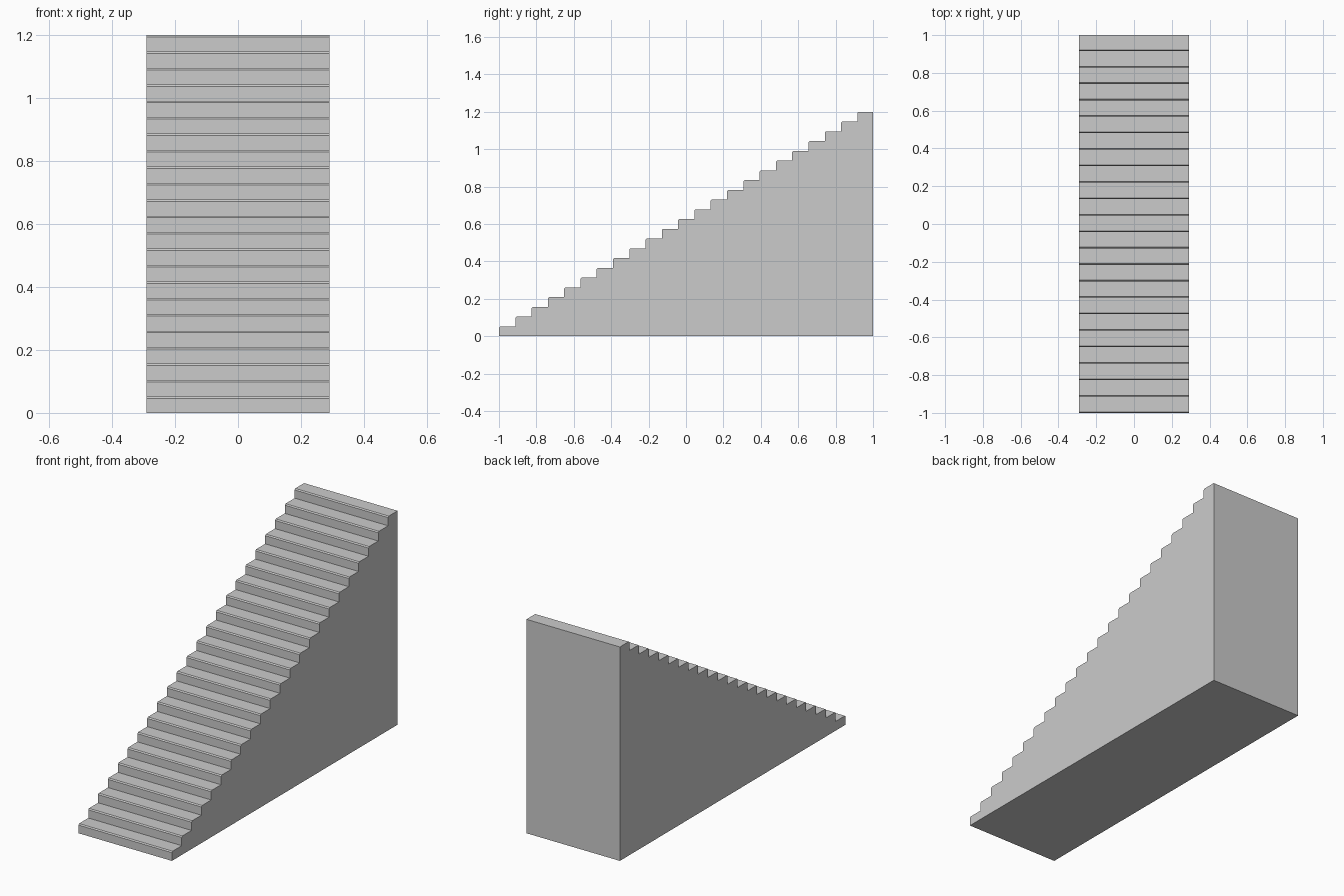
import bpy, bmesh

if "Cube" in bpy.data.objects:
    bpy.data.objects.remove(bpy.data.objects["Cube"])

STEPS = 23
RISE = 1.2 / STEPS
RUN = 0.0871
HALF_W = 0.29
NOSE = 0.006

# Side profile in (y, z): base, then each step with a small softened nose
profile = [(1.0, 0.0), (-1.0, 0.0)]
for i in range(STEPS):
    y, top = -1.0 + i * RUN, (i + 1) * RISE
    if i:
        profile.append((y, i * RISE))
    profile += [(y, top - NOSE), (y + NOSE, top)]
profile.append((1.0, 1.2))

# Solid staircase: extrude the profile across its width
bm = bmesh.new()
side = bm.faces.new([bm.verts.new((-HALF_W, y, z)) for y, z in profile])
ext = bmesh.ops.extrude_face_region(bm, geom=[side])
moved = [g for g in ext["geom"] if isinstance(g, bmesh.types.BMVert)]
bmesh.ops.translate(bm, verts=moved, vec=(2 * HALF_W, 0, 0))
bmesh.ops.recalc_face_normals(bm, faces=bm.faces)

mesh = bpy.data.meshes.new("staircase")
bm.to_mesh(mesh)
bm.free()
bpy.context.collection.objects.link(bpy.data.objects.new("staircase", mesh))
